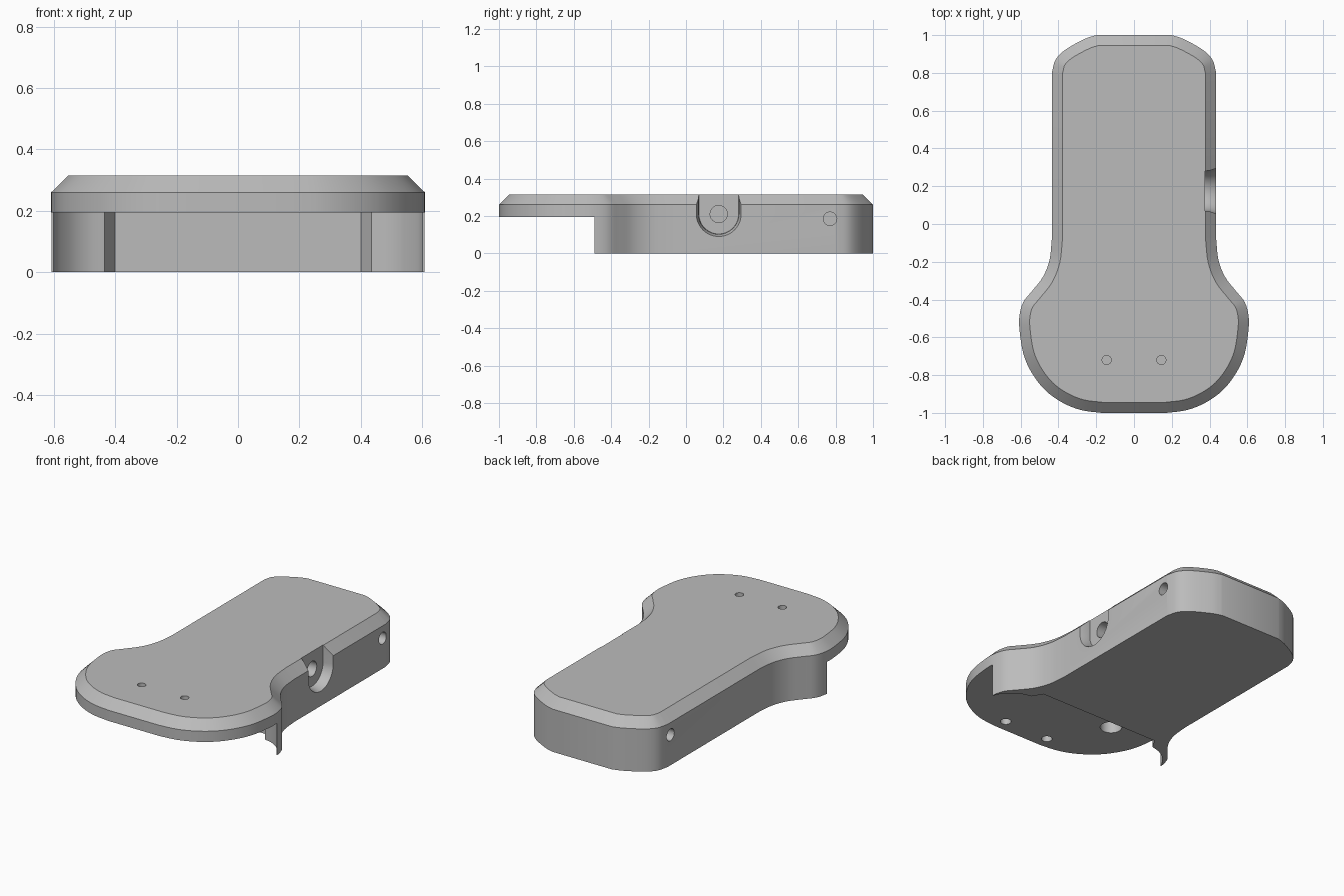
import bpy, bmesh, math
from mathutils import Vector, Matrix

if "Cube" in bpy.data.objects:
    bpy.data.objects.remove(bpy.data.objects["Cube"])

grey = bpy.data.materials.new("plain_grey")
grey.diffuse_color = (0.5, 0.5, 0.5, 1)
grey.use_nodes = True
grey.node_tree.nodes["Principled BSDF"].inputs["Base Color"].default_value = grey.diffuse_color


def spline(pts, n=4):
    """Smooth curve through the points."""
    p = [Vector(q) for q in pts]
    p = [2 * p[0] - p[1]] + p + [2 * p[-1] - p[-2]]
    out = []
    for i in range(1, len(p) - 2):
        a, b, c, d = p[i - 1:i + 3]
        for k in range(n):
            t = k / n
            out.append(0.5 * (2 * b + (c - a) * t + (2 * a - 5 * b + 4 * c - d) * t * t
                              + (3 * b - a - 3 * c + d) * t ** 3))
    return out + [p[-2]]


def mirrored(half):
    return half + [Vector((-p.x, p.y)) for p in reversed(half)]


def inset(pts, d):
    """Move a closed clockwise outline inward by d."""
    out = []
    for i, p in enumerate(pts):
        a = (p - pts[i - 1]).normalized()
        b = (pts[(i + 1) % len(pts)] - p).normalized()
        na, nb = Vector((a.y, -a.x)), Vector((b.y, -b.x))
        m = (na + nb).normalized()
        out.append(p + m * d / max(m.dot(na), 0.5))
    return out


def loft(name, rings):
    """Closed solid through equal-length rings of 3D points."""
    bm = bmesh.new()
    vs = [[bm.verts.new(p) for p in r] for r in rings]
    n = len(vs[0])
    for lo, hi in zip(vs, vs[1:]):
        for i in range(n):
            j = (i + 1) % n
            bm.faces.new((lo[i], lo[j], hi[j], hi[i]))
    bm.faces.new(vs[0])
    bm.faces.new(vs[-1])
    bmesh.ops.recalc_face_normals(bm, faces=bm.faces)
    me = bpy.data.meshes.new(name)
    bm.to_mesh(me)
    bm.free()
    ob = bpy.data.objects.new(name, me)
    bpy.context.collection.objects.link(ob)
    return ob


def level(pts, z):
    return [(p[0], p[1], z) for p in pts]


def rod(name, loc, r, depth, axis="Z", seg=32):
    """Cylinder cutter centred on loc."""
    bm = bmesh.new()
    rot = Matrix.Rotation(math.pi / 2, 4, "Y") if axis == "X" else Matrix()
    bmesh.ops.create_cone(bm, cap_ends=True, segments=seg, radius1=r, radius2=r,
                          depth=depth, matrix=Matrix.Translation(loc) @ rot)
    me = bpy.data.meshes.new(name)
    bm.to_mesh(me)
    bm.free()
    ob = bpy.data.objects.new(name, me)
    bpy.context.collection.objects.link(ob)
    return ob


# Body: paddle outline, straight walls, chamfered top
back = spline([(.2, 1), (.26, .98), (.36, .925), (.415, .87), (.435, .8)])
side = spline([(.435, -.08), (.447, -.19), (.482, -.28), (.54, -.355), (.587, -.415),
               (.607, -.49), (.605, -.57), (.585, -.69), (.54, -.79), (.47, -.88),
               (.38, -.945), (.28, -.985), (.17, -1)])
outline = mirrored(back + side)
body = loft("body", [level(outline, 0), level(outline, .26),
                     level(inset(outline, .056), .315)])
body.data.materials.append(grey)

cutters = []

# Space under the front plate, leaving thin curved wings at the sides
wing = [Vector((.7, -1.1)), Vector((.7, -.49))]
wing += spline([(.601, -.49), (.585, -.455), (.54, -.405), (.49, -.375), (.435, -.36)])
wing += [Vector((.4, -.3))]
space = mirrored(wing)
cutters.append(loft("front_space", [level(space, -.1), level(space, .195)]))


# Tapered U-shaped recess on the right, open at the top
def u_ring(x, r):
    arc = [(x, .175 + r * math.cos(a), .21 + r * math.sin(a))
           for a in (math.pi + math.pi * k / 24 for k in range(25))]
    return arc + [(x, .175 + r, .4), (x, .175 - r, .4)]


cutters.append(loft("side_recess", [u_ring(.376, .106), u_ring(.40, .108), u_ring(.45, .125)]))
cutters.append(rod("recess_hole", (.33, .175, .21), .046, .12, "X"))

# Round holes: walls, top, underside
for s in (-1, 1):
    cutters.append(rod("wall_hole", (s * .435, .77, .185), .036, .1, "X"))
    cutters.append(rod("top_hole", (s * .145, -.72, .31), .024, .1))
    cutters.append(rod("plate_hole", (s * .148, -.925, .195), .03, .11))
    cutters.append(rod("corner_hole", (s * .338, -.6, .195), .06, .16))

for c in cutters:
    m = body.modifiers.new("cut", "BOOLEAN")
    m.operation, m.solver, m.object = "DIFFERENCE", "EXACT", c
bpy.context.view_layer.update()
done = bpy.data.meshes.new_from_object(body.evaluated_get(bpy.context.evaluated_depsgraph_get()))
body.modifiers.clear()
body.data = done
for c in cutters:
    bpy.data.objects.remove(c)
done.materials.clear()
done.materials.append(grey)
for p in done.polygons:
    p.material_index = 0

bpy.context.view_layer.objects.active = body
body.select_set(True)
bpy.ops.object.shade_smooth_by_angle(angle=math.radians(25))
